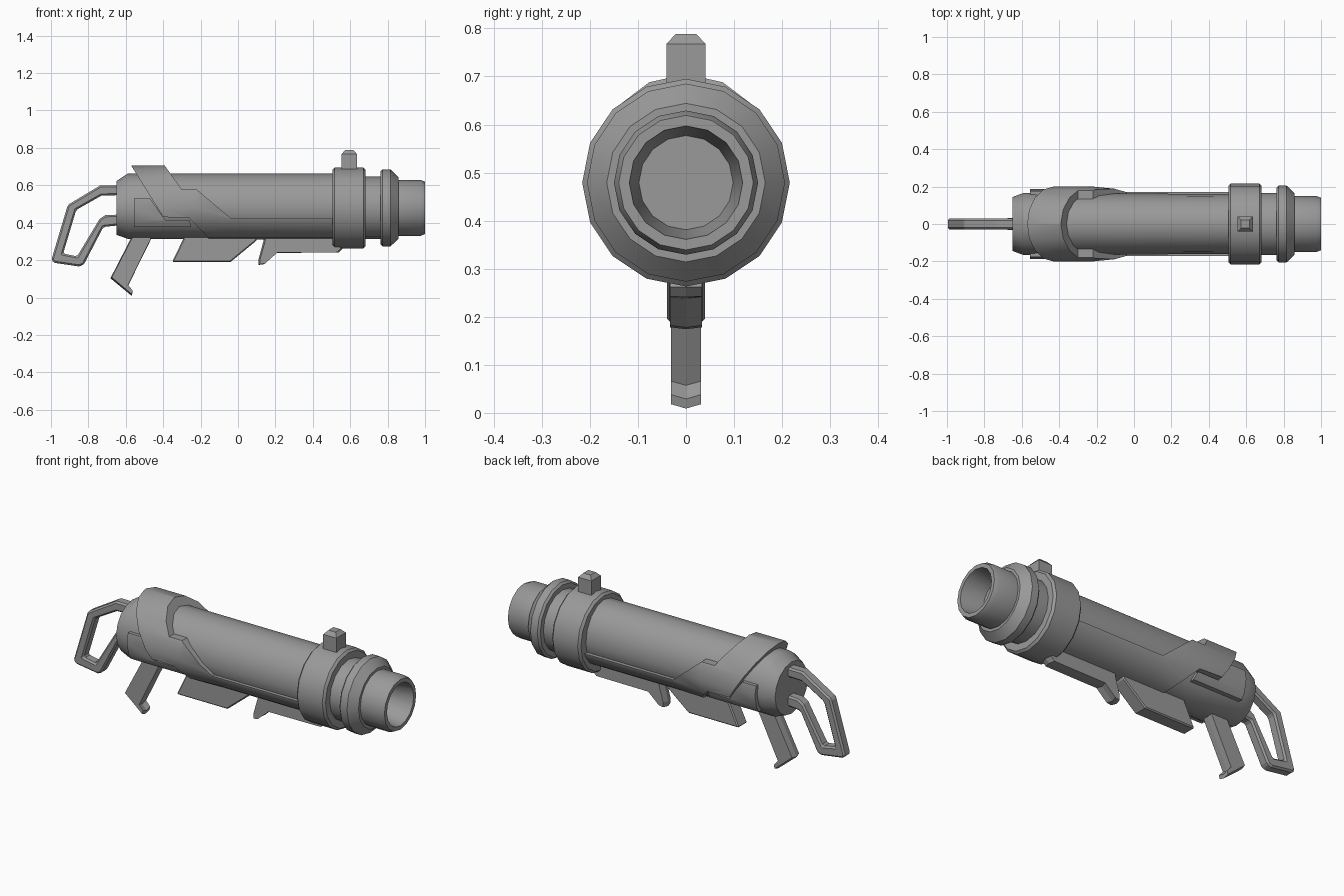
import bpy, bmesh, math

cube = bpy.data.objects.get("Cube")
if cube:
    bpy.data.objects.remove(cube, do_unlink=True)

AXIS = 0.479
SIDES = 16

metal = bpy.data.materials.new("grey metal")
metal.use_nodes = True
GREY = (0.32, 0.32, 0.32, 1)
metal.diffuse_color = GREY
metal.node_tree.nodes["Principled BSDF"].inputs["Base Color"].default_value = GREY


def finish(name, bm):
    bmesh.ops.recalc_face_normals(bm, faces=bm.faces)
    mesh = bpy.data.meshes.new(name)
    bm.to_mesh(mesh)
    bm.free()
    mesh.materials.append(metal)
    obj = bpy.data.objects.new(name, mesh)
    bpy.context.collection.objects.link(obj)
    return obj


def activate(obj):
    bpy.ops.object.select_all(action='DESELECT')
    obj.select_set(True)
    bpy.context.view_layer.objects.active = obj


def smooth(obj):
    activate(obj)
    bpy.ops.object.shade_smooth_by_angle(angle=math.radians(28))
    return obj


def skin(bm, loops):
    """Bridge matching vertex loops and cap both ends."""
    for a, b in zip(loops, loops[1:]):
        n = len(a)
        for i in range(n):
            j = (i + 1) % n
            bm.faces.new((a[i], a[j], b[j], b[i]))
    bm.faces.new(loops[0])
    bm.faces.new(loops[-1])


def barrel(name, stations):
    """Loft along x; station = (x, radius) or (x, side, top, bottom radius)."""
    bm = bmesh.new()
    loops = []
    for st in stations:
        x, side, top, low = st if len(st) == 4 else (st[0],) + (st[1],) * 3
        ring = []
        for k in range(SIDES):
            a = math.tau * k / SIDES
            s = math.sin(a)
            ring.append(bm.verts.new((x, side * math.cos(a),
                                      AXIS + s * (top if s > 0 else low))))
        loops.append(ring)
    skin(bm, loops)
    return finish(name, bm)


def plate(name, outline, half, ridge=0.0, y=0.0):
    """Side outline (x, z) extruded in y, with an optional swollen centre line."""
    cx = sum(p[0] for p in outline) / len(outline)
    cz = sum(p[1] for p in outline) / len(outline)
    layers = [(-half, 0), (0, ridge), (half, 0)] if ridge else [(-half, 0), (half, 0)]
    bm = bmesh.new()
    loops = []
    for dy, grow in layers:
        loop = []
        for px, pz in outline:
            d = math.hypot(px - cx, pz - cz)
            f = 1 + (grow / d if d else 0)
            loop.append(bm.verts.new((cx + (px - cx) * f, y + dy, cz + (pz - cz) * f)))
        loops.append(loop)
    skin(bm, loops)
    return finish(name, bm)


def bevel(obj, width):
    activate(obj)
    mod = obj.modifiers.new("edge", 'BEVEL')
    mod.width = width
    mod.segments = 1
    mod.limit_method = 'ANGLE'
    mod.angle_limit = math.radians(40)
    bpy.ops.object.modifier_apply(modifier=mod.name)


def trim(obj, outline):
    """Keep only what lies inside the side outline."""
    cutter = plate("cutter", outline, 0.5)
    cutter.hide_render = True
    mod = obj.modifiers.new("trim", 'BOOLEAN')
    mod.operation = 'INTERSECT'
    mod.solver = 'EXACT'
    mod.object = cutter
    activate(obj)
    bpy.ops.object.modifier_apply(modifier=mod.name)
    bpy.data.objects.remove(cutter, do_unlink=True)
    return smooth(obj)


# Main tube with chamfered rear
smooth(barrel("main_tube", [(-0.65, 0.144), (-0.59, 0.166, 0.183, 0.165),
                            (-0.3, 0.164, 0.183, 0.165), (0.55, 0.16, 0.183, 0.165)]))

# Front collar, neck, flange and hollow muzzle
smooth(barrel("front_collar", [(0.505, 0.204), (0.517, 0.216), (0.67, 0.216), (0.682, 0.204)]))
smooth(barrel("neck", [(0.66, 0.167), (0.78, 0.167)]))
smooth(barrel("flange", [(0.762, 0.195), (0.773, 0.206), (0.815, 0.206), (0.858, 0.165)]))
smooth(barrel("muzzle", [(0.84, 0.15), (0.975, 0.15), (1.0, 0.14), (1.0, 0.118), (0.87, 0.098)]))

# Armour: a band over the rear that runs forward as a lower shell
armour = barrel("armour_shell", [(-0.7, 0.2, 0.226, 0.17), (-0.22, 0.2, 0.226, 0.17),
                                 (-0.04, 0.182, 0.2, 0.17), (0.52, 0.182, 0.2, 0.17)])
trim(armour, [(-0.57, 0.75), (-0.57, 0.703), (-0.4, 0.43), (-0.26, 0.425), (-0.15, 0.31),
              (-0.15, 0.25), (0.515, 0.25), (0.515, 0.425), (-0.04, 0.425),
              (-0.22, 0.577), (-0.3, 0.577), (-0.39, 0.703), (-0.39, 0.75)])

# Raised side panels behind the band
panel = barrel("rear_side_panels", [(-0.7, 0.186), (-0.2, 0.186)])
trim(panel, [(-0.555, 0.53), (-0.47, 0.53), (-0.39, 0.415),
             (-0.26, 0.415), (-0.25, 0.377), (-0.555, 0.377)])

# Sight post on the collar
post = barrel("placeholder", [(0, 1), (1, 1)])
bpy.data.objects.remove(post, do_unlink=True)
bm = bmesh.new()
post_loops = []
for z, h in ((0.65, 0.041), (0.767, 0.041), (0.788, 0.022)):
    post_loops.append([bm.verts.new((0.595 + sx * h, sy * h, z))
                       for sx, sy in ((-1, -1), (1, -1), (1, 1), (-1, 1))])
skin(bm, post_loops)
finish("sight_post", bm)

# Rear loop handle
handle = plate("rear_handle", [
    (-0.6, 0.6), (-0.735, 0.6), (-0.91, 0.495), (-0.998, 0.2), (-0.98, 0.185),
    (-0.85, 0.166), (-0.825, 0.175), (-0.72, 0.377), (-0.6, 0.39),
    (-0.6, 0.445), (-0.71, 0.44), (-0.74, 0.42), (-0.86, 0.22),
    (-0.935, 0.235), (-0.865, 0.468), (-0.73, 0.545), (-0.6, 0.548)], 0.029)
bevel(handle, 0.009)

# Slanted grip with a small toe
plate("grip", [(-0.54, 0.36), (-0.57, 0.31), (-0.675, 0.108), (-0.568, 0.018),
               (-0.563, 0.038), (-0.588, 0.066), (-0.468, 0.31), (-0.47, 0.36)], 0.031, 0.009)

# Lower fins
fin = plate("rear_fin", [(-0.27, 0.36), (-0.352, 0.19), (-0.04, 0.19),
                         (0.1, 0.305), (0.1, 0.36)], 0.04)
bevel(fin, 0.006)
plate("front_fin", [(0.15, 0.35), (0.145, 0.3), (0.118, 0.205), (0.118, 0.178),
                    (0.145, 0.182), (0.21, 0.24), (0.53, 0.242), (0.55, 0.262),
                    (0.52, 0.3), (0.5, 0.35)], 0.033, 0.009)
